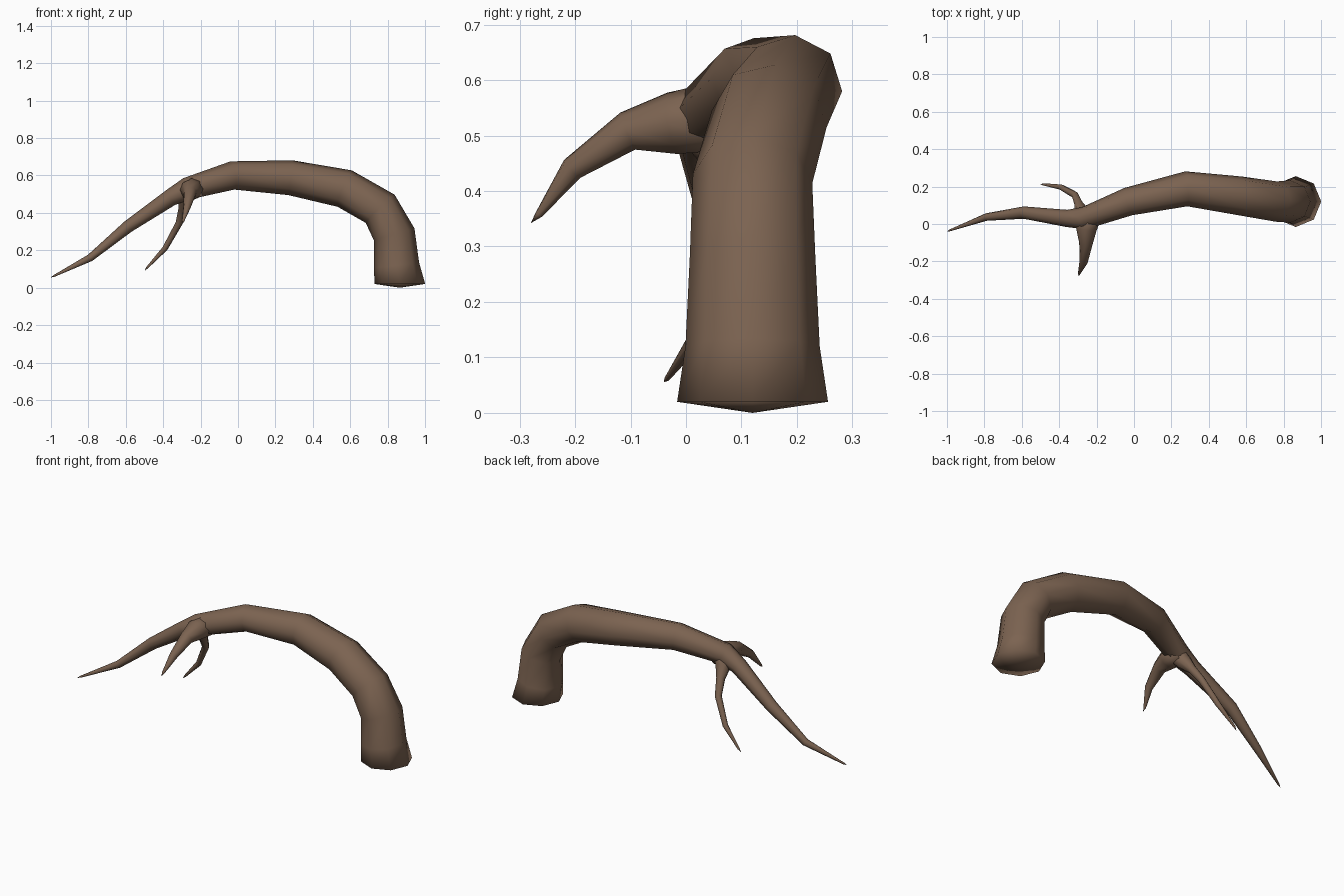
import bpy, bmesh, math
from mathutils import Vector

if "Cube" in bpy.data.objects:
    bpy.data.objects.remove(bpy.data.objects["Cube"])

bark = bpy.data.materials.new("brown bark")
bark.diffuse_color = (0.2, 0.125, 0.082, 1)
bark.use_nodes = True
bark.node_tree.nodes["Principled BSDF"].inputs["Base Color"].default_value = bark.diffuse_color


def tapered_limb(name, path, sides, up, tip, start=None):
    """Loft rings (x, y, z, radius) along a path, closing into a point at the tip."""
    pts = [Vector(p[:3]) for p in path]
    bm = bmesh.new()
    rings, side = [], Vector(up)
    for i, p in enumerate(pts):
        nxt = pts[i + 1] if i + 1 < len(pts) else Vector(tip)
        t = (nxt - p).normalized()
        if i:
            t = (t + (p - pts[i - 1]).normalized()).normalized()
        elif start:
            t = Vector(start)
        side = (side - t * side.dot(t)).normalized()
        other = t.cross(side)
        ring = []
        for k in range(sides):
            a = 2 * math.pi * k / sides
            ring.append(bm.verts.new(p + path[i][3] * (math.cos(a) * side + math.sin(a) * other)))
        rings.append(ring)
    end = bm.verts.new(tip)
    first = bm.verts.new(pts[0] - Vector((0, 0, 0.02)) if start else pts[0])
    for k in range(sides):
        j = (k + 1) % sides
        for a, b in zip(rings, rings[1:]):
            bm.faces.new((a[k], a[j], b[j], b[k]))
        bm.faces.new((rings[-1][k], rings[-1][j], end))
        bm.faces.new((rings[0][j], rings[0][k], first))
    bmesh.ops.recalc_face_normals(bm, faces=bm.faces)
    for f in bm.faces:
        f.smooth = True
    me = bpy.data.meshes.new(name)
    bm.to_mesh(me)
    bm.free()
    me.materials.append(bark)
    ob = bpy.data.objects.new(name, me)
    bpy.context.collection.objects.link(ob)
    return ob


# Arching trunk that runs on into the longest branch
tapered_limb("trunk", [
    (0.865, 0.12, 0.02, 0.136), (0.848, 0.12, 0.12, 0.121),
    (0.835, 0.12, 0.285, 0.113), (0.76, 0.12, 0.422, 0.108),
    (0.57, 0.15, 0.53, 0.105), (0.28, 0.188, 0.588, 0.094),
    (-0.03, 0.12, 0.60, 0.076), (-0.27, 0.03, 0.53, 0.06),
    (-0.36, 0.03, 0.482, 0.046),
    (-0.59, 0.061, 0.325, 0.033), (-0.79, 0.037, 0.16, 0.02),
    (-0.985, -0.034, 0.062, 0.005)],
    8, (1, 0, 0), (-1.0, -0.04, 0.055), (0, 0, 1))

# Short branch reaching forward
tapered_limb("front_branch", [
    (-0.23, 0.06, 0.535, 0.062), (-0.255, -0.025, 0.522, 0.056),
    (-0.257, -0.105, 0.508, 0.036), (-0.27, -0.205, 0.44, 0.022),
    (-0.293, -0.265, 0.358, 0.007)],
    8, (0, 0, 1), (-0.295, -0.28, 0.342))

# Thin branch drooping at the back
tapered_limb("back_branch", [
    (-0.25, 0.02, 0.54, 0.055), (-0.28, 0.06, 0.475, 0.042),
    (-0.295, 0.105, 0.42, 0.024), (-0.315, 0.155, 0.345, 0.019),
    (-0.39, 0.197, 0.21, 0.015), (-0.485, 0.212, 0.108, 0.006)],
    8, (1, 0, 0), (-0.5, 0.21, 0.09))
